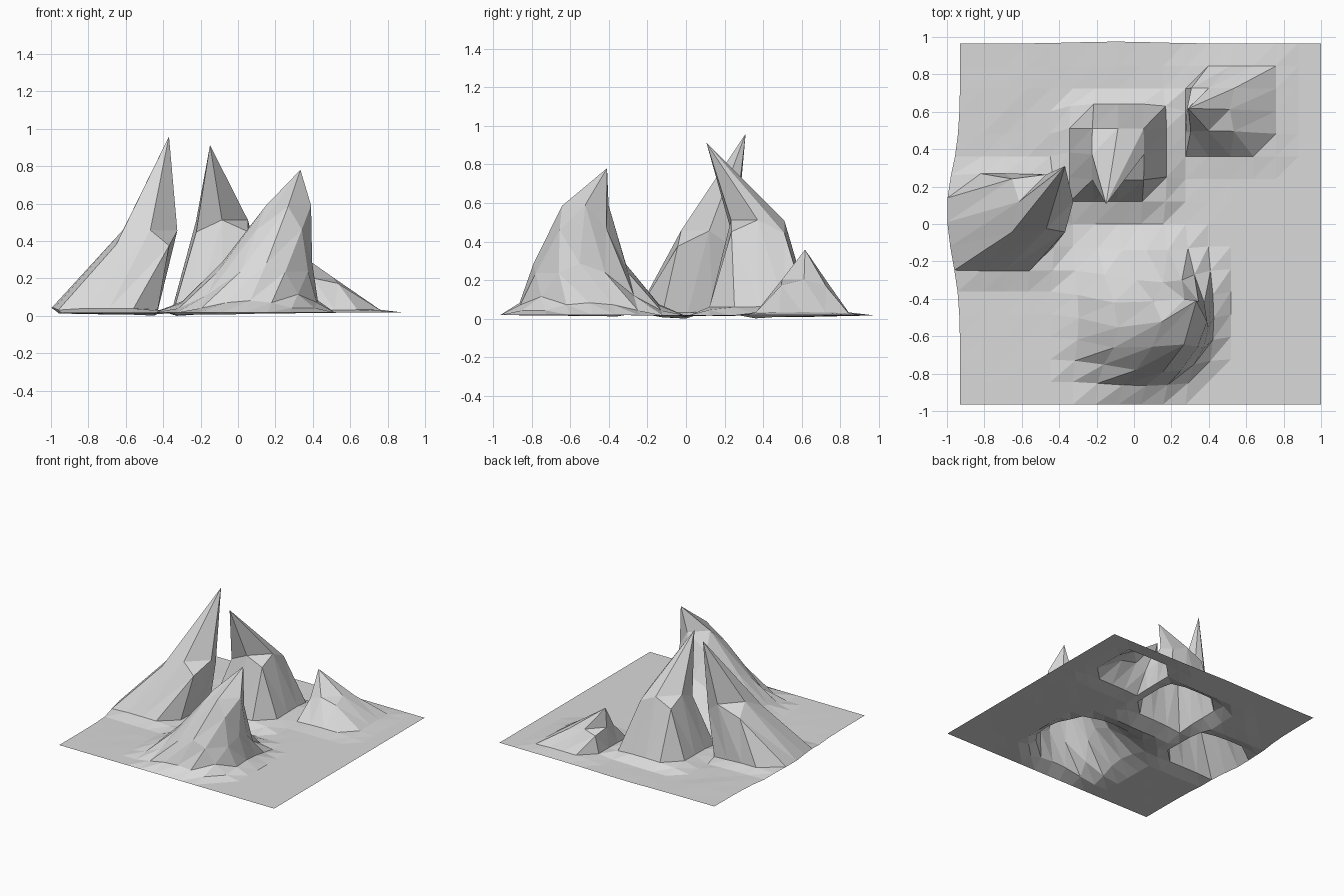
import bpy
import bmesh
import math
import random

random.seed(4)

cube = bpy.data.objects.get("Cube")
if cube:
    bpy.data.objects.remove(cube, do_unlink=True)

rock = bpy.data.materials.new("light_grey_rock")
rock.use_nodes = True
rock.diffuse_color = (0.7, 0.7, 0.7, 1)
rock.node_tree.nodes["Principled BSDF"].inputs["Base Color"].default_value = (0.7, 0.7, 0.7, 1)

CELLS = 16
STEP = 1.93 / CELLS
GROUND = 0.025

# Each peak: centre, roundness of its plan, then one ring per grid cell outwards
# holding (height, x lean, y lean, spread)
PEAKS = [
    # tall left peak
    ((-0.689, 0.0), 4, [(0.955, 0.32, 0.31, 1), (0.45, 0.22, 0.12, 1.2), (0.03, 0, 0.01, 1.08)]),
    # central peak leaning forward
    ((-0.086, 0.36), 5, [(0.91, -0.065, -0.26, 1), (0.505, 0, 0.01, 1.15), (0.05, 0, 0.02, 1.08)]),
    # broad front peak
    ((0.035, -0.48), 2, [(0.77, 0.3, 0.075, 1), (0.575, 0.235, -0.04, 1), (0.27, 0.12, -0.07, 1),
                         (0.065, 0.03, -0.02, 1)]),
    # small back peak
    ((0.518, 0.6), 4, [(0.345, -0.23, 0.015, 1), (0.185, -0.12, 0.01, 0.95), (0.015, 0, 0, 1)]),
]


def pull(x, y, centre, power, rings):
    """Offset that one peak gives to a ground point."""
    px, py = x - centre[0], y - centre[1]
    d = (abs(px / STEP) ** power + abs(py / STEP) ** power) ** (1 / power)
    rows = rings + [(0, 0, 0, 1), (0, 0, 0, 1)]
    i = min(int(d + 0.03), len(rows) - 2)
    t = min(max(d - i, 0), 1)
    h, lx, ly, s = (a + (b - a) * t for a, b in zip(rows[i], rows[i + 1]))
    return lx + px * (s - 1), ly + py * (s - 1), h


def terrain_point(i, j):
    x0, y0 = -0.93 + i * STEP, -0.965 + j * STEP
    # shallow hollow in the ground, fading towards the border
    dip = 0.02 * math.exp(-((x0 + 0.4) ** 2 + (y0 - 0.15) ** 2) / 0.35)
    x, y, z = x0, y0, GROUND - dip * random.uniform(0.6, 1.0)
    for peak in PEAKS:
        dx, dy, dz = pull(x0, y0, *peak)
        x, y, z = x + dx, y + dy, z + dz
    # bulging left and back borders
    if i == 0:
        x = -0.93 - 0.07 * math.exp(-((y0 - 0.05) / 0.32) ** 2)
    if j == CELLS:
        y += 0.01 * math.exp(-((x0 + 0.1) / 0.3) ** 2)
    return x, y, max(z, 0)


# Triangulated terrain sheet
bm = bmesh.new()
grid = [[bm.verts.new(terrain_point(i, j)) for j in range(CELLS + 1)] for i in range(CELLS + 1)]
for i in range(CELLS):
    for j in range(CELLS):
        a, b = grid[i][j], grid[i + 1][j]
        c, d = grid[i + 1][j + 1], grid[i][j + 1]
        bm.faces.new((a, b, c))
        bm.faces.new((a, c, d))

# Rest the lowest point on the floor
low = min(v.co.z for v in bm.verts)
for v in bm.verts:
    v.co.z -= low

mesh = bpy.data.meshes.new("mountain_terrain")
bm.to_mesh(mesh)
bm.free()
mesh.materials.append(rock)
terrain = bpy.data.objects.new("mountain_terrain", mesh)
bpy.context.collection.objects.link(terrain)
